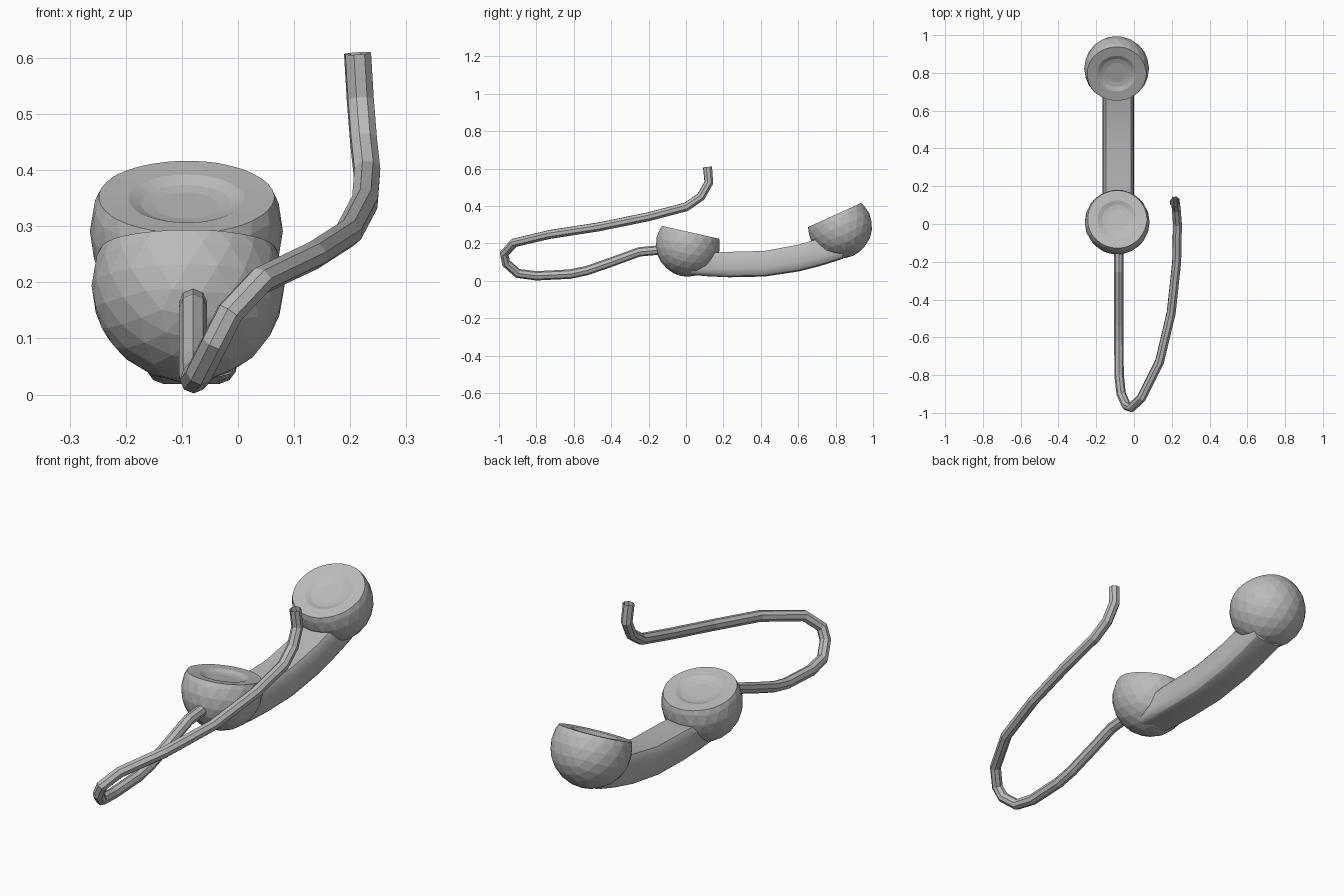
import bpy, bmesh, math
from mathutils import Vector, Matrix

cube = bpy.data.objects.get("Cube")
if cube:
    bpy.data.objects.remove(cube, do_unlink=True)

# One grey plastic for everything
grey = bpy.data.materials.new("grey plastic")
grey.use_nodes = True
COLOR = (0.5, 0.5, 0.5, 1.0)
grey.diffuse_color = COLOR
for node in grey.node_tree.nodes:
    if node.type == 'BSDF_PRINCIPLED':
        node.inputs["Base Color"].default_value = COLOR


def add_mesh(name, bm):
    bmesh.ops.recalc_face_normals(bm, faces=bm.faces[:])
    mesh = bpy.data.meshes.new(name)
    bm.to_mesh(mesh)
    bm.free()
    mesh.materials.append(grey)
    obj = bpy.data.objects.new(name, mesh)
    bpy.context.collection.objects.link(obj)
    return obj


def select_only(obj):
    bpy.ops.object.select_all(action='DESELECT')
    obj.select_set(True)
    bpy.context.view_layer.objects.active = obj


def cup(name, center, tilt, radius=0.172, cut=0.067):
    """Faceted ball sliced flat, with a shallow dish in the slice."""
    bm = bmesh.new()
    bmesh.ops.create_icosphere(bm, subdivisions=3, radius=radius)
    bmesh.ops.bisect_plane(bm, geom=bm.verts[:] + bm.edges[:] + bm.faces[:],
                           plane_co=(0, 0, cut), plane_no=(0, 0, 1), clear_outer=True)
    rim = [e for e in bm.edges if e.is_boundary]
    face = bmesh.ops.contextual_create(bm, geom=rim)["faces"][0]
    # Flat lip, sloping wall, dish floor
    for scale, drop in ((0.66, 0.003), (0.78, 0.010), (0.70, 0.004)):
        new = bmesh.ops.extrude_face_region(bm, geom=[face])["geom"]
        bmesh.ops.delete(bm, geom=[face], context='FACES_ONLY')
        face = next(g for g in new if isinstance(g, bmesh.types.BMFace))
        for v in face.verts:
            v.co = Vector((v.co.x * scale, v.co.y * scale, v.co.z - drop))
    bm.transform(Matrix.Translation(center) @ Matrix.Rotation(math.radians(tilt), 4, 'X'))
    return add_mesh(name, bm)


cup("mouthpiece", (-0.089, 0.010, 0.194), -12.7)
cup("earpiece", (-0.092, 0.823, 0.291), 24.4)

# Handle: rounded section lofted along a gentle arc (y, bottom z, top z)
STATIONS = [(0.03, 0.032, 0.130), (0.12, 0.024, 0.150), (0.23, 0.019, 0.155),
            (0.42, 0.023, 0.160), (0.60, 0.050, 0.193), (0.72, 0.080, 0.228),
            (0.84, 0.118, 0.260)]
# Half section: (half width, height fraction from bottom to top)
HALF = [(0.050, 0.0), (0.068, 0.05), (0.079, 0.16), (0.083, 0.32),
        (0.080, 0.85), (0.066, 1.0)]
SECTION = HALF + [(-x, t) for x, t in reversed(HALF)]

bm = bmesh.new()
rings = [[bm.verts.new((-0.083 + x, y, lo + t * (hi - lo))) for x, t in SECTION]
         for y, lo, hi in STATIONS]
n = len(SECTION)
for a, b in zip(rings, rings[1:]):
    for i in range(n):
        j = (i + 1) % n
        bm.faces.new((a[i], a[j], b[j], b[i]))
bm.faces.new(rings[0])
bm.faces.new(rings[-1])
handle = add_mesh("handle", bm)
select_only(handle)
bpy.ops.object.shade_smooth_by_angle(angle=math.radians(32))

# Cord: eight-sided tube along a bent path
PATH = [(-0.080, -0.13, 0.166), (-0.080, -0.25, 0.155), (-0.080, -0.40, 0.100),
        (-0.080, -0.53, 0.055), (-0.080, -0.62, 0.036), (-0.079, -0.80, 0.027),
        (-0.068, -0.90, 0.040), (-0.040, -0.962, 0.095), (-0.015, -0.972, 0.145),
        (0.040, -0.92, 0.203), (0.135, -0.73, 0.248), (0.197, -0.47, 0.288),
        (0.226, -0.20, 0.343), (0.230, 0.00, 0.395), (0.224, 0.08, 0.450),
        (0.218, 0.122, 0.525), (0.213, 0.115, 0.608)]
curve = bpy.data.curves.new("cord", 'CURVE')
curve.dimensions = '3D'
curve.bevel_depth = 0.025
curve.bevel_resolution = 2
curve.materials.append(grey)
spline = curve.splines.new('POLY')
spline.use_smooth = False
spline.points.add(len(PATH) - 1)
for point, co in zip(spline.points, PATH):
    point.co = (*co, 1.0)
cord = bpy.data.objects.new("cord", curve)
bpy.context.collection.objects.link(cord)
select_only(cord)
bpy.ops.object.convert(target='MESH')
bpy.ops.object.shade_flat()
